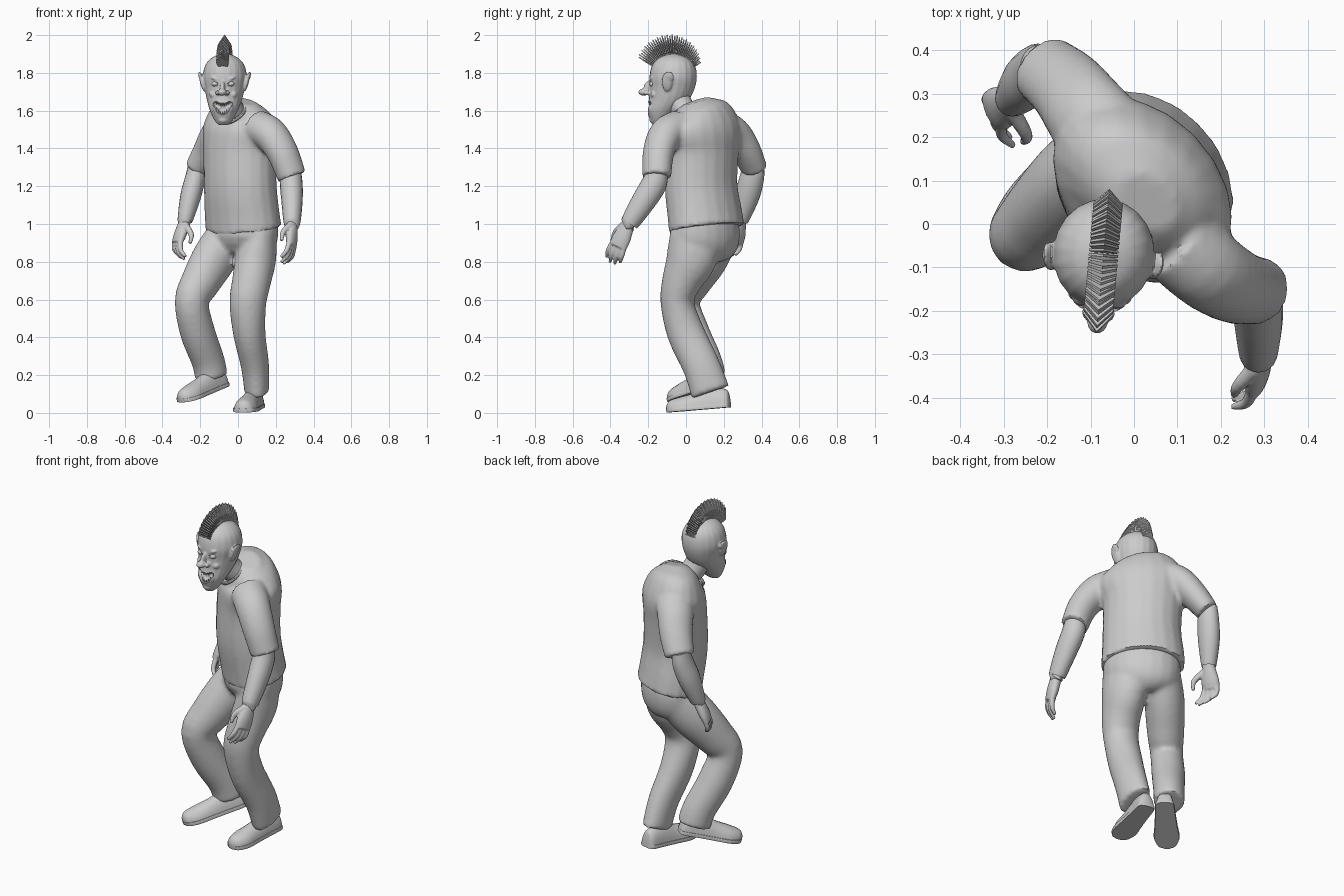
import bpy, bmesh, math
from mathutils import Vector, Matrix

if "Cube" in bpy.data.objects:
    bpy.data.objects.remove(bpy.data.objects["Cube"])

grey = bpy.data.materials.new("plain grey")
grey.use_nodes = True
grey.diffuse_color = (0.6, 0.6, 0.6, 1)
grey.node_tree.nodes["Principled BSDF"].inputs["Base Color"].default_value = (0.6, 0.6, 0.6, 1)

SIDE = Vector((0.7, -0.7, 0))       # across the twisted body, toward its left
HEAD = Vector((-0.07, -0.07, 1.74))
YAW = Matrix.Translation(HEAD) @ Matrix.Rotation(-0.09, 4, 'Z') @ Matrix.Translation(-HEAD)


def tube(bm, pts, ref=SIDE, flat=False, n=20, steps=4):
    """Smooth closed loft through (x, y, z, radius along ref, other radius)."""
    p = [Vector(q) for q in pts]
    p = [p[0] * 2 - p[1]] + p + [p[-1] * 2 - p[-2]]
    path = []
    for a, b, c, d in zip(p, p[1:], p[2:], p[3:]):
        for k in range(steps):
            t = k / steps
            path.append((b * 2 + (c - a) * t + (a * 2 - b * 5 + c * 4 - d) * t**2
                         + (b * 3 - a - c * 3 + d) * t**3) / 2)
    path.append(p[-2])
    rings = []
    for i, q in enumerate(path):
        step = path[min(i + 1, len(path) - 1)] - path[max(i - 1, 0)]
        tan = Vector((0, 0, 1)) if flat else Vector(step[:3]).normalized()
        u = (ref - tan * ref.dot(tan)).normalized()
        v = tan.cross(u)
        rings.append([bm.verts.new(Vector(q[:3]) + u * q[3] * math.cos(a) + v * q[4] * math.sin(a))
                      for a in (math.tau * j / n for j in range(n))])
    for r, s in zip(rings, rings[1:]):
        for j in range(n):
            bm.faces.new((r[j], r[(j + 1) % n], s[(j + 1) % n], s[j]))
    bm.faces.new(rings[0][::-1])
    bm.faces.new(rings[-1])


def ball(bm, loc, size, rot=0.0, axis='Y'):
    m = Matrix.Translation(loc) @ Matrix.Rotation(rot, 4, axis) @ Matrix.Diagonal((*size, 1))
    bmesh.ops.create_uvsphere(bm, u_segments=20, v_segments=12, radius=1, matrix=m)


def finish(name, bm, voxel=0, smooth=3, cutter=None, matrix=None, angle=40):
    if matrix:
        bm.transform(matrix)
    bmesh.ops.recalc_face_normals(bm, faces=bm.faces)
    me = bpy.data.meshes.new(name)
    bm.to_mesh(me)
    bm.free()
    me.materials.append(grey)
    ob = bpy.data.objects.new(name, me)
    bpy.context.collection.objects.link(ob)
    if voxel:
        mod = ob.modifiers.new("blend", 'REMESH')
        mod.mode, mod.voxel_size = 'VOXEL', voxel
        mod = ob.modifiers.new("soften", 'SMOOTH')
        mod.factor, mod.iterations = 0.5, smooth
    if cutter:
        mod = ob.modifiers.new("carve", 'BOOLEAN')
        mod.operation, mod.object = 'DIFFERENCE', cutter
    for o in bpy.context.selected_objects:
        o.select_set(False)
    ob.select_set(True)
    bpy.context.view_layer.objects.active = ob
    if voxel:
        bpy.ops.object.convert(target='MESH')
    bpy.ops.object.shade_smooth_by_angle(angle=math.radians(angle))
    return ob


# Shirt: twisted torso blended with a neckline and two sleeves
bm = bmesh.new()
tube(bm, [(.03, .11, .975, .226, .174), (.022, .1, 1.05, .222, .172), (.012, .08, 1.2, .212, .172),
          (.01, .085, 1.38, .216, .17), (.02, .085, 1.49, .24, .168), (.024, .078, 1.56, .215, .145),
          (.028, .06, 1.615, .15, .108), (.032, .05, 1.65, .08, .06)])
tube(bm, [(.025, .06, 1.5, .12, .1), (-.005, .025, 1.545, .11, .09), (-.035, -.008, 1.585, .085, .075)])
tube(bm, [(.1, -.04, 1.51, .095, .1), (.17, -.105, 1.475, .09, .095), (.235, -.145, 1.38, .08, .088),
          (.286, -.155, 1.25, .074, .08)])
tube(bm, [(-.04, .18, 1.52, .09, .1), (-.105, .25, 1.48, .085, .1), (-.155, .315, 1.39, .075, .09),
          (-.212, .362, 1.29, .062, .08)])
finish("shirt", bm, .012, 4)

# Collar band and neck
bm = bmesh.new()
tube(bm, [(.01, .05, 1.56, .07, .07), (-.03, -.01, 1.6, .065, .065), (-.06, -.05, 1.67, .068, .068)])
finish("neck", bm)
bm = bmesh.new()
ring = [Vector((-.034, -.006, 1.582)) + SIDE * .082 * math.cos(a) + Vector((-.043, -.043, -.05)) * math.sin(a)
        for a in (math.tau * k / 24 for k in range(25))]
tube(bm, [(*q, .009, .009) for q in ring], Vector((-.5, -.5, .7)), n=8, steps=1)
finish("collar", bm)

# Trousers: pelvis and two bent legs
bm = bmesh.new()
tube(bm, [(.03, .1, 1.02, .2, .15), (.03, .1, .97, .208, .158), (.025, .1, .91, .203, .157),
          (.02, .09, .86, .175, .135), (.015, .08, .825, .1, .095)])
tube(bm, [(.115, .045, .95, .09, .13), (.095, .03, .82, .108, .135), (.07, -.025, .69, .103, .105),
          (.052, -.045, .58, .098, .09), (.06, 0, .42, .086, .1), (.09, .08, .25, .075, .1),
          (.1, .13, .11, .066, .105)], Vector((1, 0, 0)))
tube(bm, [(-.05, .17, .94, .1, .12), (-.125, .105, .82, .108, .125), (-.2, .025, .69, .1, .108),
          (-.245, -.02, .59, .088, .093), (-.215, .03, .43, .09, .096), (-.16, .1, .28, .084, .092),
          (-.14, .125, .19, .083, .092)])
finish("trousers", bm, .012, 8)

# Forearms
for name, pts in {
    "left_forearm": [(.28, -.152, 1.28, .054, .058), (.282, -.17, 1.21, .06, .067), (.286, -.225, 1.12, .056, .064),
                     (.286, -.295, 1.01, .045, .05), (.286, -.3, 1.0, .036, .04)],
    "right_forearm": [(-.216, .358, 1.32, .046, .055), (-.225, .35, 1.25, .053, .064), (-.25, .325, 1.15, .055, .065),
                      (-.279, .29, 1.025, .041, .044), (-.28, .288, 1.01, .034, .034)]}.items():
    bm = bmesh.new()
    tube(bm, pts, Vector((1, 0, 0)))
    finish(name, bm)


# Hands with four curled fingers and a thumb
def hand(name, wrist, knuckle, spread, curl):
    bm = bmesh.new()
    w, k, s, c = (Vector(v) for v in (wrist, knuckle, spread, curl))
    d = (k - w).normalized()
    tube(bm, [(*(w - d * .03), .033, .03), (*w, .035, .03), (*(w.lerp(k, .6)), .05, .029),
              (*k, .05, .022)], s)
    for i in range(4):
        length = (.9, 1.05, 1, .8)[i]
        a = k + s * (.036 - .024 * i) - d * .01
        b = a + (d + c * .35 + s * (.15 - .1 * i)) * .055 * length
        e = b + (d * .7 + c) * .048 * length
        tube(bm, [(*a, .015, .015), (*b, .013, .013), (*e, .008, .008)], s, n=10)
    a = w + s * .025 + d * .02
    b = a + s * .03 + d * .045 + c * .04
    tube(bm, [(*a, .02, .02), (*b, .015, .015), (*(b + d * .05 + c * .012), .009, .009)], s, n=10)
    finish(name, bm, .005, 2)


hand("left_hand", (.285, -.305, 1.0), (.283, -.362, .88), (-.3, -.8, .45), (-.7, .1, -.2))
hand("right_hand", (-.282, .285, 1.01), (-.322, .258, .9), (.4, -.9, 0), (.85, -.4, -.15))


# Shoes: rounded uppers on flat soles
def shoe(name, heel, toe):
    h, t = Vector(heel), Vector(toe)
    y = (t - h).normalized()
    x = y.cross(Vector((0, 0, 1))).normalized()
    m = Matrix.Translation(h) @ Matrix((x, y, x.cross(y))).transposed().to_4x4()
    ln = (t - h).length
    shape = [(0, .02, .05), (.05, .044, .085), (.3, .05, .1), (.55, .056, .078),
             (.78, .062, .064), (.94, .045, .05), (1, .016, .025)]
    for part, wide, lo, hi in (("upper", 1, .012, .2), ("sole", 1.12, 0, .02)):
        bm = bmesh.new()
        tube(bm, [(0, ln * f, .012, w * wide, z) for f, w, z in shape], Vector((1, 0, 0)))
        for v in bm.verts:
            v.co.z = min(max(v.co.z, lo), hi)
        finish(name + "_" + part, bm, matrix=m)


shoe("left_shoe", (.1, .235, .03), (.025, -.1, .002))
shoe("right_shoe", (-.07, .17, .145), (-.3, -.08, .055))

# Carving shape for the eye sockets and open, grinning mouth
bm = bmesh.new()
ball(bm, (-.07, -.21, 1.61), (.038, .045, .033))
for s in (-1, 1):
    ball(bm, (-.07 + s * .03, -.2, 1.628), (.03, .035, .018), s * -.6)
    ball(bm, (-.07 + s * .043, -.2, 1.742), (.027, .02, .015), s * -.25)
carver = finish("face_carver", bm, .004, 1, matrix=YAW)

# Head: skull, brows, cheeks, hooked nose, lips, chin and ears
bm = bmesh.new()
tube(bm, [(-.07, -.155, 1.525, .025, .022), (-.07, -.145, 1.545, .046, .042), (-.07, -.125, 1.6, .074, .082),
          (-.07, -.09, 1.66, .094, .107), (-.07, -.073, 1.72, .107, .12), (-.07, -.068, 1.78, .117, .126),
          (-.07, -.066, 1.84, .104, .114), (-.07, -.066, 1.88, .07, .078), (-.07, -.066, 1.902, .02, .02)],
     Vector((1, 0, 0)), flat=True)
ball(bm, (-.07, -.225, 1.698), (.024, .028, .019))
ball(bm, (-.07, -.2, 1.725), (.013, .025, .035), -.4, 'X')
ball(bm, (-.07, -.175, 1.552), (.028, .02, .02))
ball(bm, (-.07, -.183, 1.615), (.056, .022, .045))
for s in (-1, 1):
    ball(bm, (-.07 + s * .024, -.205, 1.694), (.014, .018, .013))
    ball(bm, (-.07 + s * .038, -.176, 1.768), (.029, .016, .01), s * -.35)
    ball(bm, (-.07 + s * .05, -.162, 1.685), (.025, .022, .02), s * -.3)
    ball(bm, (-.07 + s * .119, -.09, 1.752), (.011, .028, .052), s * .25)
    ball(bm, (-.07 + s * .127, -.08, 1.778), (.01, .028, .03), s * .3)
finish("head", bm, .005, 3, carver, YAW)
carver.hide_render = True
carver.hide_viewport = True
carver.hide_set(True)

# Eyeballs
bm = bmesh.new()
for s in (-1, 1):
    ball(bm, (-.07 + s * .043, -.175, 1.742), (.018, .018, .014))
finish("eyes", bm, matrix=YAW)

# Pointed teeth in two curved rows
bm = bmesh.new()
for i in range(9):
    t = (i - 4) / 4
    for up in (1, -1):
        z = 1.61 + .026 * t * t + up * .026 * math.sqrt(1 - .7 * t * t)
        m = Matrix.Translation((-.07 + t * .042, -.193 + .02 * t * t, z)) \
            @ Matrix.Rotation(math.pi if up > 0 else 0, 4, 'X')
        bmesh.ops.create_cone(bm, cap_ends=True, segments=6, radius1=.006, radius2=.001, depth=.024, matrix=m)
finish("teeth", bm, matrix=YAW)

# Mohawk: a fan of thin pointed blades over the skull
bm = bmesh.new()
COUNT = 36
for i in range(COUNT):
    f = i / (COUNT - 1)
    tip = .212 + .036 * math.sin(math.pi * f) - .045 * f + .006 * (i % 2)
    m = Matrix.Translation((-.07, -.07, 1.77)) @ Matrix.Rotation(math.radians(58 - 118 * f), 4, 'X')
    outline = [(-.02, .1), (.02, .1), (.034, tip * .78), (0, tip), (-.034, tip * .78)]
    sides = [[bm.verts.new(m @ Vector((x, y, z))) for x, z in outline] for y in (-.003, .003)]
    bm.faces.new(sides[0])
    bm.faces.new(sides[1][::-1])
    for j in range(5):
        k = (j + 1) % 5
        bm.faces.new((sides[0][k], sides[0][j], sides[1][j], sides[1][k]))
finish("mohawk", bm, matrix=YAW, angle=20)
